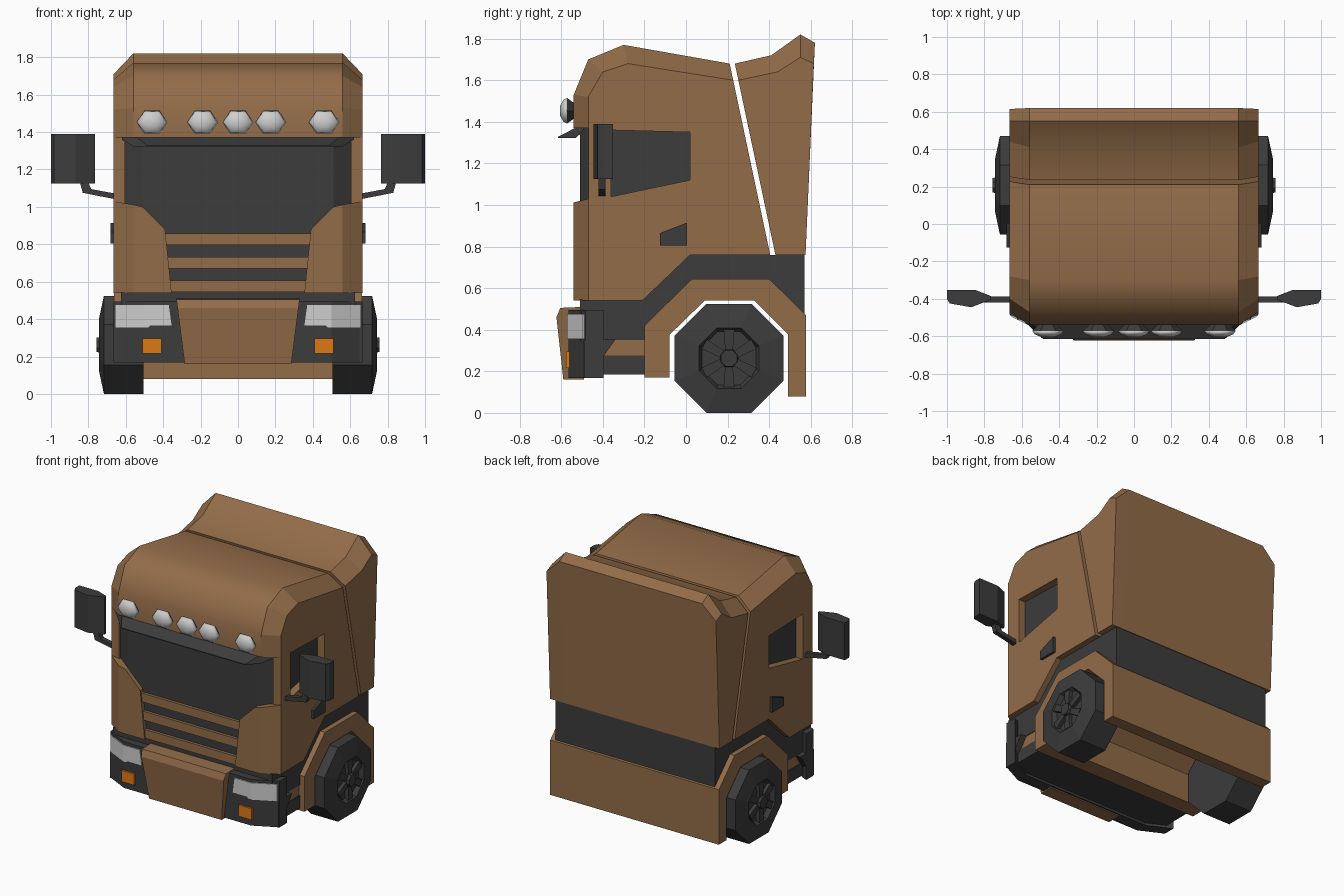
import bpy, bmesh, math
from mathutils import Vector

if "Cube" in bpy.data.objects:
    bpy.data.objects.remove(bpy.data.objects["Cube"])


def material(name, r, g, b):
    m = bpy.data.materials.new(name)
    m.diffuse_color = (r, g, b, 1)
    m.use_nodes = True
    m.node_tree.nodes["Principled BSDF"].inputs["Base Color"].default_value = m.diffuse_color
    return m


BROWN = material("brown paint", 0.29, 0.15, 0.066)
DARK = material("dark plastic", 0.045, 0.045, 0.045)
LAMP = material("lamp glass", 0.62, 0.62, 0.62)
ORANGE = material("orange indicator", 0.72, 0.19, 0.008)


def finish(bm, name, mat):
    bmesh.ops.recalc_face_normals(bm, faces=bm.faces)
    me = bpy.data.meshes.new(name)
    bm.to_mesh(me)
    bm.free()
    me.materials.append(mat)
    ob = bpy.data.objects.new(name, me)
    bpy.context.collection.objects.link(ob)
    return ob


def loft(bm, sections):
    """Skin equal-length loops of 3D points and cap both ends."""
    rings = [[bm.verts.new(p) for p in s] for s in sections]
    n = len(rings[0])
    for a, b in zip(rings, rings[1:]):
        for i in range(n):
            j = (i + 1) % n
            bm.faces.new((a[i], a[j], b[j], b[i]))
    bm.faces.new(rings[0])
    bm.faces.new(rings[-1])


AXES = {'x': lambda p, d: (d, p[0], p[1]),
        'y': lambda p, d: (p[0], d, p[1]),
        'z': lambda p, d: (p[0], p[1], d)}


def prism(name, pts, axis, a, b, mat, mirror=False, bend=None):
    """Extrude a 2D outline along an axis; bend=(x, slope) sweeps the ends back."""
    for s, side in ((1, "_right"), (-1, "_left")) if mirror else ((1, ""),):
        bm = bmesh.new()
        loft(bm, [[AXES[axis](p, d) for p in pts] for d in (a, b)])
        if bend:
            for c in (-bend[0], bend[0]):
                bmesh.ops.bisect_plane(bm, geom=bm.verts[:] + bm.edges[:] + bm.faces[:],
                                       plane_co=(c, 0, 0), plane_no=(1, 0, 0))
            for v in bm.verts:
                v.co.y += max(0, abs(v.co.x) - bend[0]) * bend[1]
        for v in bm.verts:
            v.co.x *= s
        ob = finish(bm, name + side, mat)
    return ob


def rect(u0, u1, v0, v1):
    return [(u0, v0), (u1, v0), (u1, v1), (u0, v1)]


def smooth_roof(ob):
    """Smooth only the gentle creases that run across the cab."""
    bm = bmesh.new()
    bm.from_mesh(ob.data)
    for f in bm.faces:
        f.smooth = True
    for e in bm.edges:
        d = (e.verts[0].co - e.verts[1].co).normalized()
        e.smooth = (abs(d.x) > 0.99 and e.is_manifold and e.verts[0].co.z > 1.4
                    and e.calc_face_angle(3) < math.radians(50))
    bm.to_mesh(ob.data)
    bm.free()


def cab_shell(name, mid, outer):
    bm = bmesh.new()
    loft(bm, [[(x, y, z) for y, z in prof] for x, prof in
              ((-0.665, outer), (-0.56, mid), (0.56, mid), (0.665, outer))])
    return finish(bm, name, BROWN)


# Cab shell: front half, with side windows cut through, and rear half behind the gap
base = [(0.405, 0.76), (0.02, 0.76), (-0.21, 0.54), (-0.42, 0.54), (-0.42, 1.37)]
cab = cab_shell("cab_front",
                base + [(-0.54, 1.37), (-0.54, 1.53), (-0.47, 1.70), (-0.30, 1.77), (0.21, 1.68)],
                base + [(-0.47, 1.37), (-0.47, 1.52), (-0.40, 1.64), (-0.28, 1.68), (0.227, 1.60)])
window = [(-0.36, 1.04), (0.02, 1.12), (0.02, 1.35), (-0.36, 1.36)]
cutter = prism("window_cutter", window, 'x', -0.8, 0.8, DARK)
cutter.hide_render = True
mod = cab.modifiers.new("window", 'BOOLEAN')
mod.operation, mod.object, mod.solver = 'DIFFERENCE', cutter, 'EXACT'
cab_mesh = bpy.data.meshes.new_from_object(cab.evaluated_get(bpy.context.evaluated_depsgraph_get()))
cab.modifiers.clear()
cab.data = cab_mesh
cab_mesh.materials.clear()
cab_mesh.materials.append(BROWN)
for p in cab_mesh.polygons:
    p.material_index = 0
bpy.data.objects.remove(cutter)
smooth_roof(cab)
prism("side_window_glass", window, 'x', -0.612, 0.612, DARK)

rear = cab_shell("cab_rear",
                 [(0.43, 0.76), (0.235, 1.68), (0.41, 1.72), (0.55, 1.82), (0.62, 1.78), (0.575, 0.76)],
                 [(0.43, 0.76), (0.252, 1.60), (0.44, 1.64), (0.55, 1.71), (0.615, 1.68), (0.575, 0.76)])
smooth_roof(rear)

# Windscreen, pillars, front corner panels, grille slats, sun visor
prism("windscreen", rect(-0.605, 0.605, 0.52, 1.37), 'y', -0.51, -0.40, DARK, bend=(0.51, 0.6))
prism("pillar", rect(0.605, 0.665, 1.0, 1.37), 'y', -0.47, -0.40, BROWN, True)
prism("corner_panel", [(0.355, 0.54), (0.39, 0.88), (0.51, 1.0), (0.56, 1.012), (0.665, 1.03), (0.665, 0.54)],
      'y', -0.54, -0.46, BROWN, True, bend=(0.56, 0.667))
for i in range(3):
    z = 0.545 + i * 0.126
    prism("grille_slat_%d" % (i + 1), rect(-0.4, 0.4, z, z + 0.062), 'y', -0.53, -0.48, BROWN)
bm = bmesh.new()
loft(bm, [[(x, y0, 1.372), (x, y0, 1.36), (x * 0.9, y1, 1.322), (x * 0.9, y1, 1.328)]
          for x, y0, y1 in ((-0.62, -0.49, -0.53), (-0.54, -0.53, -0.615),
                            (0.54, -0.53, -0.615), (0.62, -0.49, -0.53))])
finish(bm, "sun_visor", DARK)

# Roof lamps: six-sided domes on dark housings
for i, x in enumerate((-0.46, -0.19, 0, 0.175, 0.46)):
    for name, mat, rings in (("housing", DARK, ((-0.53, 0.5), (-0.572, 1))),
                             ("lens", LAMP, ((-0.572, 1), (-0.59, 0.85), (-0.605, 0.4)))):
        bm = bmesh.new()
        loft(bm, [[(x + 0.083 * s * math.cos(k * math.pi / 3), y,
                    1.453 + 0.071 * s * math.sin(k * math.pi / 3)) for k in range(6)] for y, s in rings])
        lamp = finish(bm, "roof_lamp_%s_%d" % (name, i + 1), mat)
        if mat == LAMP:
            for p in lamp.data.polygons:
                p.use_smooth = True

# Dark underbody and brown wheel arch, both open across the full width
prism("underbody", [(-0.51, 0.35), (-0.51, 0.545), (-0.21, 0.545), (0.02, 0.76), (0.57, 0.76), (0.57, 0.45),
                    (0.40, 0.60), (0.05, 0.60), (-0.18, 0.38), (-0.18, 0.35)], 'x', -0.625, 0.625, DARK)
prism("wheel_arch", [(-0.2, 0.17), (-0.2, 0.42), (0.03, 0.645), (0.40, 0.645), (0.577, 0.47), (0.577, 0.08),
                     (0.49, 0.08), (0.49, 0.38), (0.33, 0.54), (0.09, 0.54), (-0.08, 0.375), (-0.08, 0.17)],
      'x', -0.662, 0.662, BROWN)
prism("upper_step", rect(-0.5, -0.19, 0.275, 0.352), 'x', -0.62, 0.62, BROWN)
prism("lower_step", rect(-0.5, -0.19, 0.185, 0.275), 'x', -0.625, 0.625, DARK)

# Bumper with side wings, centre panel, headlights and indicators
BEND = (0.5, 0.5)
prism("bumper", rect(-0.665, 0.665, 0.168, 0.495), 'y', -0.565, -0.48, DARK, bend=BEND)
prism("bumper_wing", [(-0.49, 0.168), (-0.47, 0.168), (-0.34, 0.352), (-0.49, 0.352)], 'x', 0.60, 0.662, DARK, True)
panel = prism("bumper_centre_panel", [(-0.49, 0.16), (-0.59, 0.16), (-0.623, 0.46), (-0.605, 0.505), (-0.49, 0.51)],
              'x', -1, 1, BROWN)
for v in panel.data.vertices:
    v.co.x *= 0.285 + 0.045 * (v.co.z - 0.16) / 0.35
prism("headlight", [(0.355, 0.365), (0.37, 0.475), (0.655, 0.475), (0.655, 0.355), (0.48, 0.355), (0.47, 0.365)],
      'y', -0.573, -0.55, LAMP, True, bend=BEND)
prism("indicator", rect(0.41, 0.51, 0.215, 0.295), 'y', -0.578, -0.55, ORANGE, True)

# Door handles and mirrors
prism("door_handle", [(-0.125, 0.805), (0.005, 0.805), (0.005, 0.915), (-0.125, 0.865)], 'x', 0.65, 0.683, DARK, True)
prism("mirror_arm", [(0.65, 1.04), (0.83, 1.075), (0.845, 1.13), (0.80, 1.13), (0.785, 1.095), (0.65, 1.07)],
      'y', -0.42, -0.387, DARK, True)
prism("mirror", [(0.765, -0.385), (0.765, -0.405), (0.87, -0.445), (0.985, -0.425), (1.0, -0.40), (1.0, -0.352),
                 (0.85, -0.352)], 'z', 1.125, 1.39, DARK, True)


# Wheels: eight-sided tyre with recessed rim, hub and six spokes
def octagon(x, r):
    return [(x, 0.207 + r * math.cos((k + 0.5) * math.pi / 4),
             0.2625 + r * math.sin((k + 0.5) * math.pi / 4)) for k in range(8)]


for s, side in ((1, "right"), (-1, "left")):
    for name, rings in (("tyre", ((0.505, 0.284), (0.717, 0.284), (0.742, 0.157), (0.712, 0.14))),
                        ("hub", ((0.70, 0.05), (0.756, 0.042)))):
        bm = bmesh.new()
        loft(bm, [octagon(s * x, r) for x, r in rings])
        finish(bm, "wheel_%s_%s" % (name, side), DARK)
    bm = bmesh.new()
    for k in range(6):
        a = math.radians(30 + 60 * k)
        u, w = Vector((0, math.cos(a), math.sin(a))), Vector((0, -math.sin(a), math.cos(a)))
        c = Vector((0, 0.207, 0.2625))
        loft(bm, [[c + u * r + w * h + Vector((s * x, 0, 0)) for r, h in
                   ((0.03, -0.018), (0.138, -0.026), (0.138, 0.026), (0.03, 0.018))] for x in (0.70, 0.737)])
    finish(bm, "wheel_spokes_" + side, DARK)
